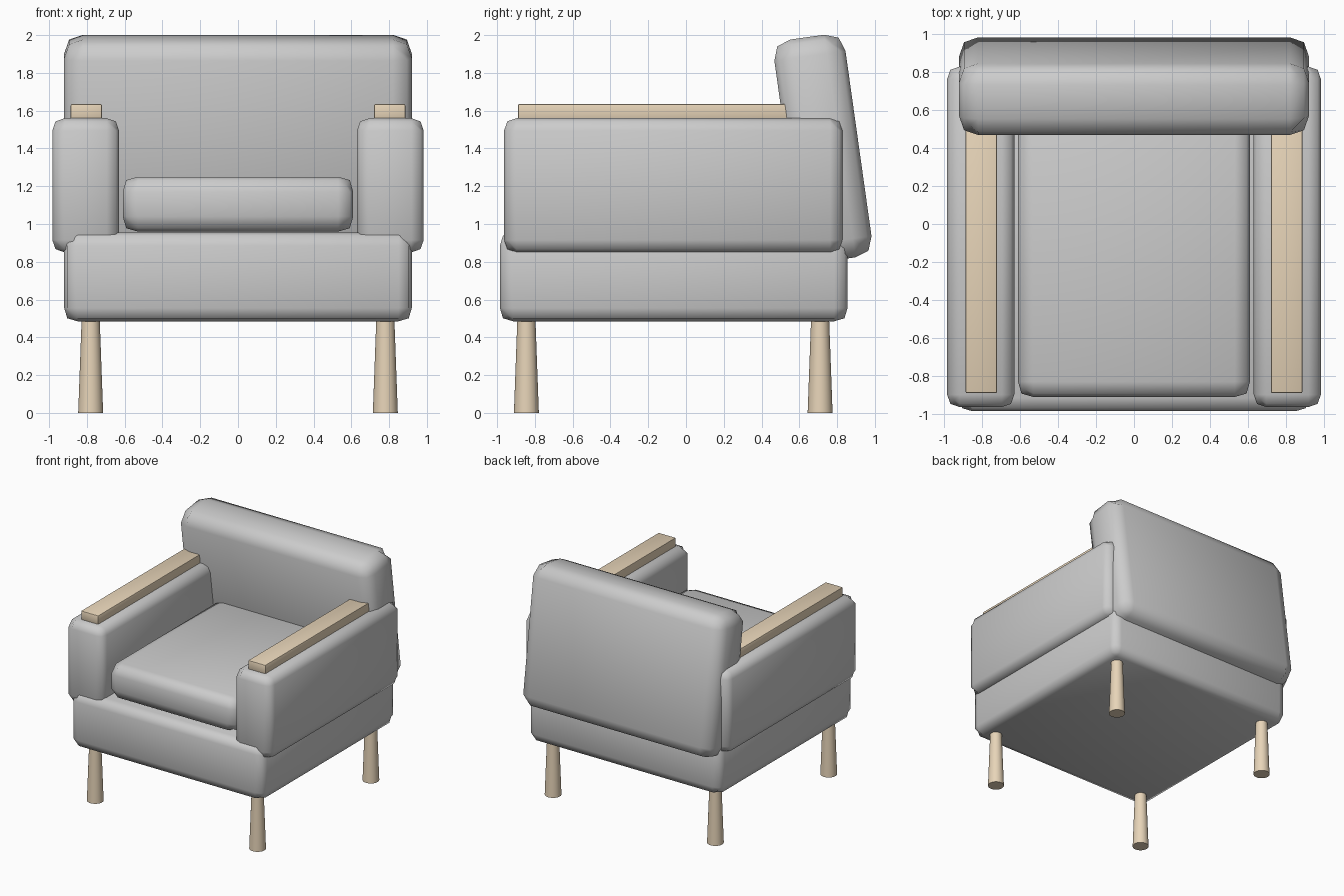
import bpy, bmesh, math
from mathutils import Matrix, Vector

if "Cube" in bpy.data.objects:
    bpy.data.objects.remove(bpy.data.objects["Cube"])

wood = bpy.data.materials.new("light_wood")
wood.diffuse_color = (0.80, 0.66, 0.48, 1)
wood.use_nodes = True
wood.node_tree.nodes["Principled BSDF"].inputs["Base Color"].default_value = wood.diffuse_color


def finish(name, bm, mat=None, angle=35):
    bmesh.ops.recalc_face_normals(bm, faces=bm.faces)
    me = bpy.data.meshes.new(name)
    bm.to_mesh(me)
    bm.free()
    ob = bpy.data.objects.new(name, me)
    bpy.context.collection.objects.link(ob)
    if mat:
        me.materials.append(mat)
    bpy.ops.object.select_all(action='DESELECT')
    ob.select_set(True)
    bpy.context.view_layer.objects.active = ob
    bpy.ops.object.shade_smooth_by_angle(angle=math.radians(angle))
    return ob


def box(lo, hi):
    bm = bmesh.new()
    bmesh.ops.create_cube(bm, size=1)
    lo, hi = Vector(lo), Vector(hi)
    bmesh.ops.scale(bm, vec=hi - lo, verts=bm.verts)
    return bm, (lo + hi) / 2, (hi - lo) / 2


def cushion(name, lo, hi, margin, pull, tilt=0):
    """Padded box: flat face centres, edges and corners drawn inward."""
    bm, mid, half = box(lo, hi)
    for axis in range(3):
        for s in (-1, 1):
            n = Vector((0, 0, 0))
            n[axis] = s
            bmesh.ops.bisect_plane(bm, geom=bm.verts[:] + bm.edges[:] + bm.faces[:],
                                   plane_co=n * (half[axis] - margin), plane_no=n)
    for v in bm.verts:
        outer = [a for a in range(3) if abs(v.co[a]) > half[a] - 1e-4]
        amount = (0, 0, pull, pull * 2.2)[len(outer)]
        for a in outer:
            v.co[a] -= math.copysign(amount, v.co[a])
    bmesh.ops.transform(bm, verts=bm.verts,
                        matrix=Matrix.Translation(mid) @ Matrix.Rotation(tilt, 4, 'X'))
    return finish(name, bm)


# upholstered body
cushion("seat_base", (-0.92, -0.985, 0.485), (0.92, 0.855, 0.955), 0.07, 0.016)
cushion("seat_cushion", (-0.61, -0.91, 0.96), (0.61, 0.62, 1.25), 0.08, 0.018)
cushion("backrest", (-0.92, 0.535, 0.805), (0.92, 0.915, 1.995), 0.10, 0.026,
        math.radians(8))

# arms and wooden arm caps
for side, s in (("left", -1), ("right", 1)):
    x0, x1 = sorted((s * 0.63, s * 0.983))
    cushion(side + "_arm", (x0, -0.963, 0.85), (x1, 0.828, 1.56), 0.065, 0.017)
    x0, x1 = sorted((s * 0.72, s * 0.886))
    bm, mid, half = box((x0, -0.89, 1.555), (x1, 0.6, 1.635))
    bmesh.ops.bevel(bm, geom=bm.edges[:], offset=0.008, segments=2, profile=0.5,
                    affect='EDGES')
    bmesh.ops.translate(bm, vec=mid, verts=bm.verts)
    finish(side + "_arm_cap", bm, wood)

    # legs, widening to the floor
    for end, y in (("front", -0.845), ("back", 0.71)):
        bm = bmesh.new()
        bmesh.ops.create_cone(bm, cap_ends=True, segments=32, radius1=0.066,
                              radius2=0.047, depth=0.52)
        bmesh.ops.translate(bm, vec=(s * 0.78, y, 0.26), verts=bm.verts)
        finish(f"{end}_{side}_leg", bm, wood)
